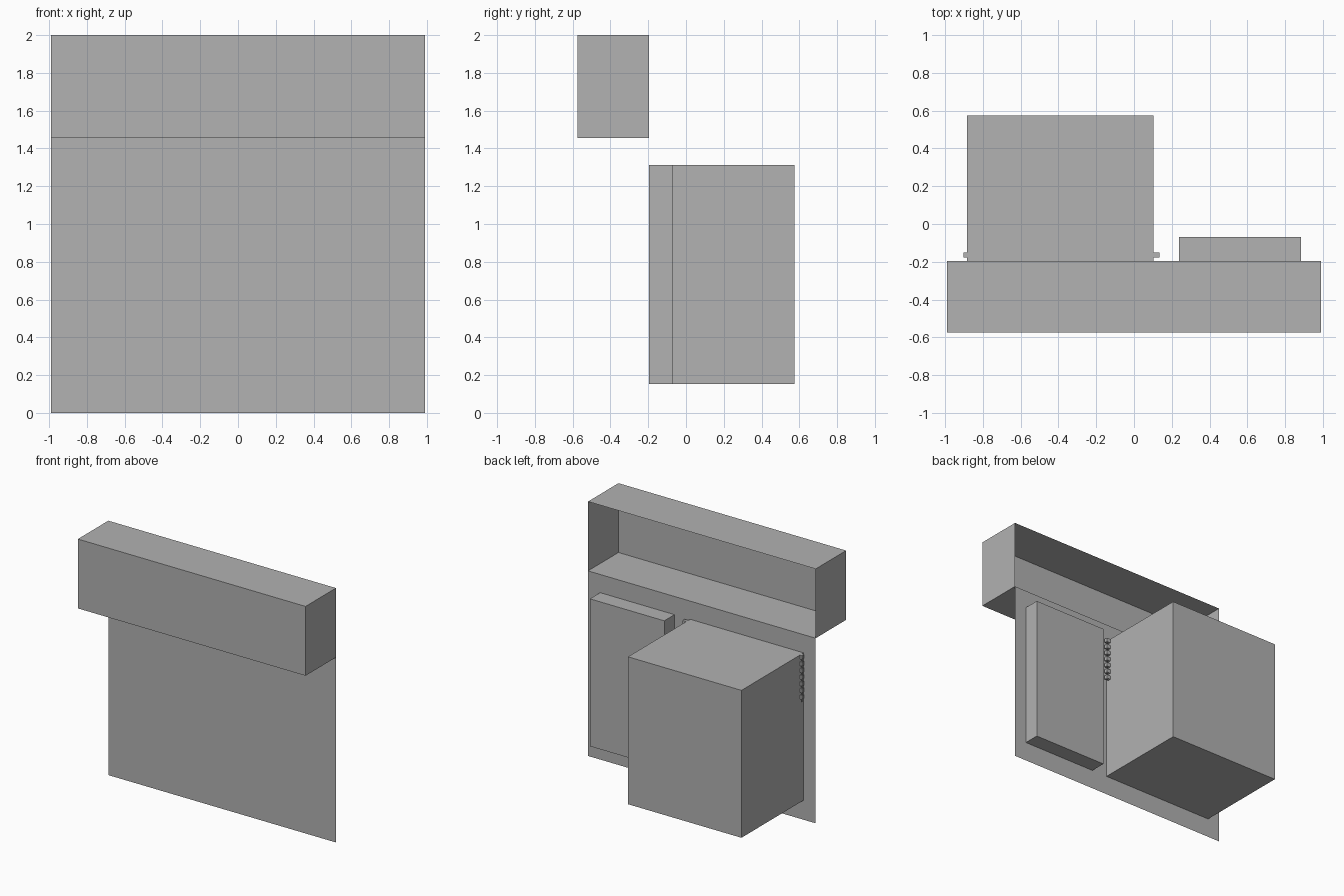
import bpy
import bmesh
from mathutils import Vector

cube = bpy.data.objects.get("Cube")
if cube:
    bpy.data.objects.remove(cube, do_unlink=True)

grey = bpy.data.materials.new("plain grey")
grey.use_nodes = True
grey.diffuse_color = (0.445, 0.445, 0.445, 1)
grey.node_tree.nodes["Principled BSDF"].inputs["Base Color"].default_value = grey.diffuse_color


def finish(name, bm):
    mesh = bpy.data.meshes.new(name)
    bm.to_mesh(mesh)
    bm.free()
    mesh.materials.append(grey)
    obj = bpy.data.objects.new(name, mesh)
    bpy.context.collection.objects.link(obj)
    return obj


def box(name, low, high, open_back=False):
    """Box between two corners, optionally without its +y face."""
    low, high = Vector(low), Vector(high)
    bm = bmesh.new()
    bmesh.ops.create_cube(bm, size=1)
    if open_back:
        back = [f for f in bm.faces if f.normal.y > 0.5]
        bmesh.ops.delete(bm, geom=back, context='FACES')
    bmesh.ops.scale(bm, vec=high - low, verts=bm.verts)
    bmesh.ops.translate(bm, vec=(low + high) / 2, verts=bm.verts)
    return finish(name, bm)


WALL_Y = -0.197
HOOD_Z = 1.455
BOTTOM, TOP = 0.153, 1.312

# Thin upright panel
bm = bmesh.new()
bm.faces.new([bm.verts.new((x, WALL_Y, z)) for x, z in
              ((-0.99, 0), (0.99, 0), (0.99, HOOD_Z), (-0.99, HOOD_Z))])
finish("front_panel", bm)

# Overhanging hood, hollow and open towards the back
box("hood", (-0.99, -0.575, HOOD_Z), (0.99, WALL_Y, 2), open_back=True)

# Cabinets on the back of the panel
box("large_cabinet", (-0.885, WALL_Y, BOTTOM), (0.102, 0.575, TOP))
box("small_cabinet", (0.238, WALL_Y, BOTTOM), (0.885, -0.07, TOP))

# Louvre slats that poke out of both sides of the large cabinet
SLATS = 7
PITCH = (TOP - 0.945) / SLATS
for i in range(SLATS):
    top = TOP - i * PITCH
    box(f"vent_slat_{i + 1}", (-0.903, -0.178, top - PITCH * 0.6), (0.136, -0.152, top - 0.001))

# Narrow end strips joining the slats
for side, x in (("right", -0.903), ("left", 0.132)):
    box(f"vent_strip_{side}", (x, -0.156, 0.945), (x + 0.004, -0.152, TOP - 0.001))
